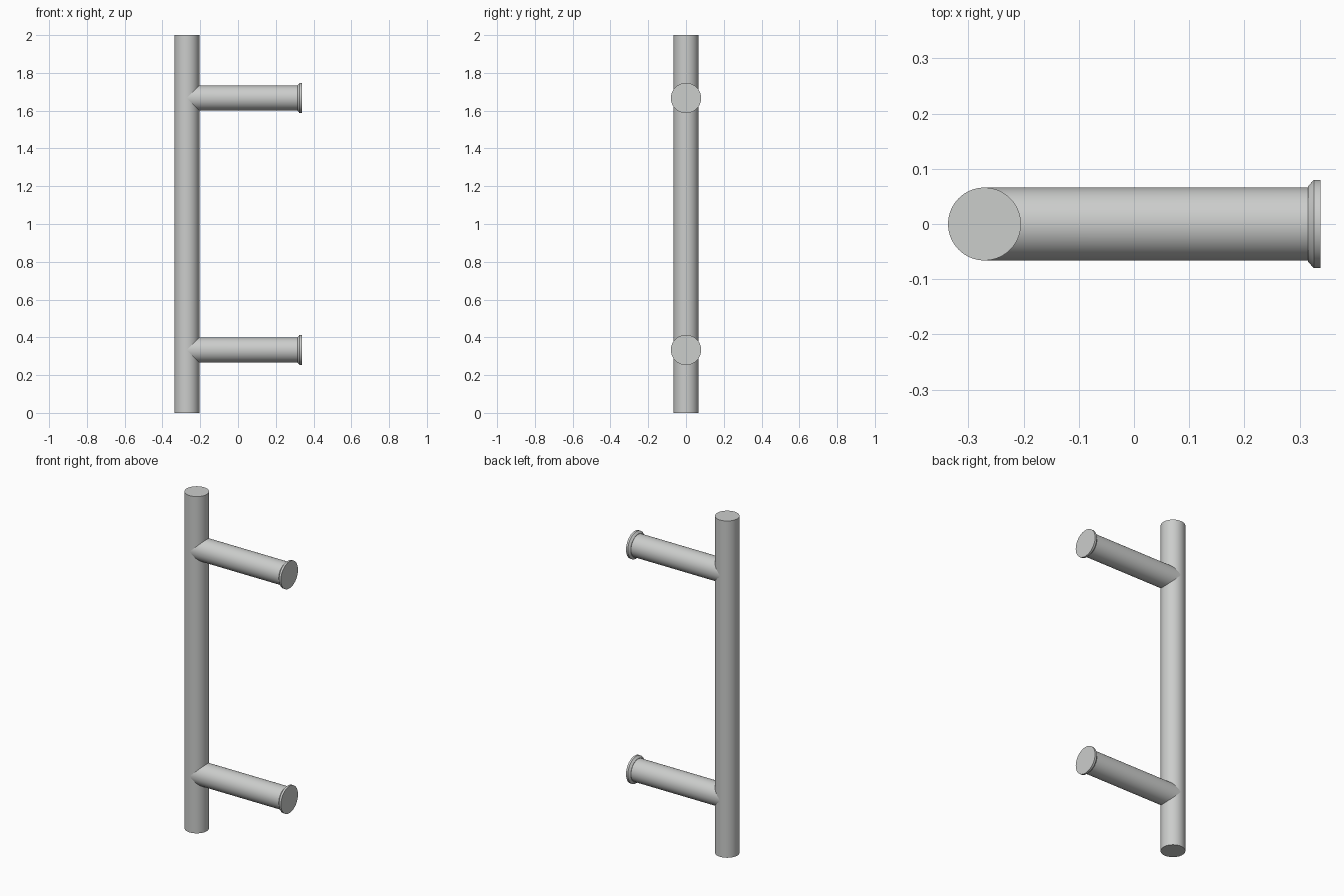
import bpy, bmesh, math

if "Cube" in bpy.data.objects:
    bpy.data.objects.remove(bpy.data.objects["Cube"])

SIDES = 96
R = 0.066          # radius of bar and posts
BAR_X = -0.271     # axis of the vertical bar

metal = bpy.data.materials.new("brushed grey metal")
metal.diffuse_color = (0.6, 0.61, 0.6, 1)
metal.use_nodes = True
metal.node_tree.nodes["Principled BSDF"].inputs["Base Color"].default_value = metal.diffuse_color


def lathe(name, rings, location, along_x=False, saddle=False):
    """Round solid from (distance, radius) rings; saddle fits its start to the bar."""
    bm = bmesh.new()
    loops = []
    for i, (d, r) in enumerate(rings):
        loop = []
        for k in range(SIDES):
            a = 2 * math.pi * k / SIDES
            u, v = r * math.cos(a), r * math.sin(a)
            if along_x:
                # first ring follows the round surface of the bar
                x = d + (abs(v) if saddle and i == 0 else 0)
                loop.append(bm.verts.new((x, u, v)))
            else:
                loop.append(bm.verts.new((u, v, d)))
        loops.append(loop)
    for a, b in zip(loops, loops[1:]):
        for k in range(SIDES):
            n = (k + 1) % SIDES
            bm.faces.new((a[k], a[n], b[n], b[k]))
    if not saddle:
        bm.faces.new(loops[0][::-1])
    bm.faces.new(loops[-1])
    bmesh.ops.recalc_face_normals(bm, faces=bm.faces)
    mesh = bpy.data.meshes.new(name)
    bm.to_mesh(mesh)
    bm.free()
    mesh.materials.append(metal)
    ob = bpy.data.objects.new(name, mesh)
    ob.location = location
    bpy.context.collection.objects.link(ob)
    bpy.ops.object.select_all(action='DESELECT')
    ob.select_set(True)
    bpy.context.view_layer.objects.active = ob
    bpy.ops.object.shade_smooth_by_angle(angle=math.radians(30))
    return ob


# Vertical grip bar
lathe("grip_bar", [(0, R), (2, R)], (BAR_X, 0, 0))

# Two standoff posts, each ending in a chamfered mounting flange
post = [(BAR_X, R), (0.315, R), (0.315, 0.068),
        (0.326, 0.08), (0.338, 0.08)]
for label, z in (("lower", 0.333), ("upper", 1.667)):
    lathe(label + "_post", post, (0, 0, z), along_x=True, saddle=True)
